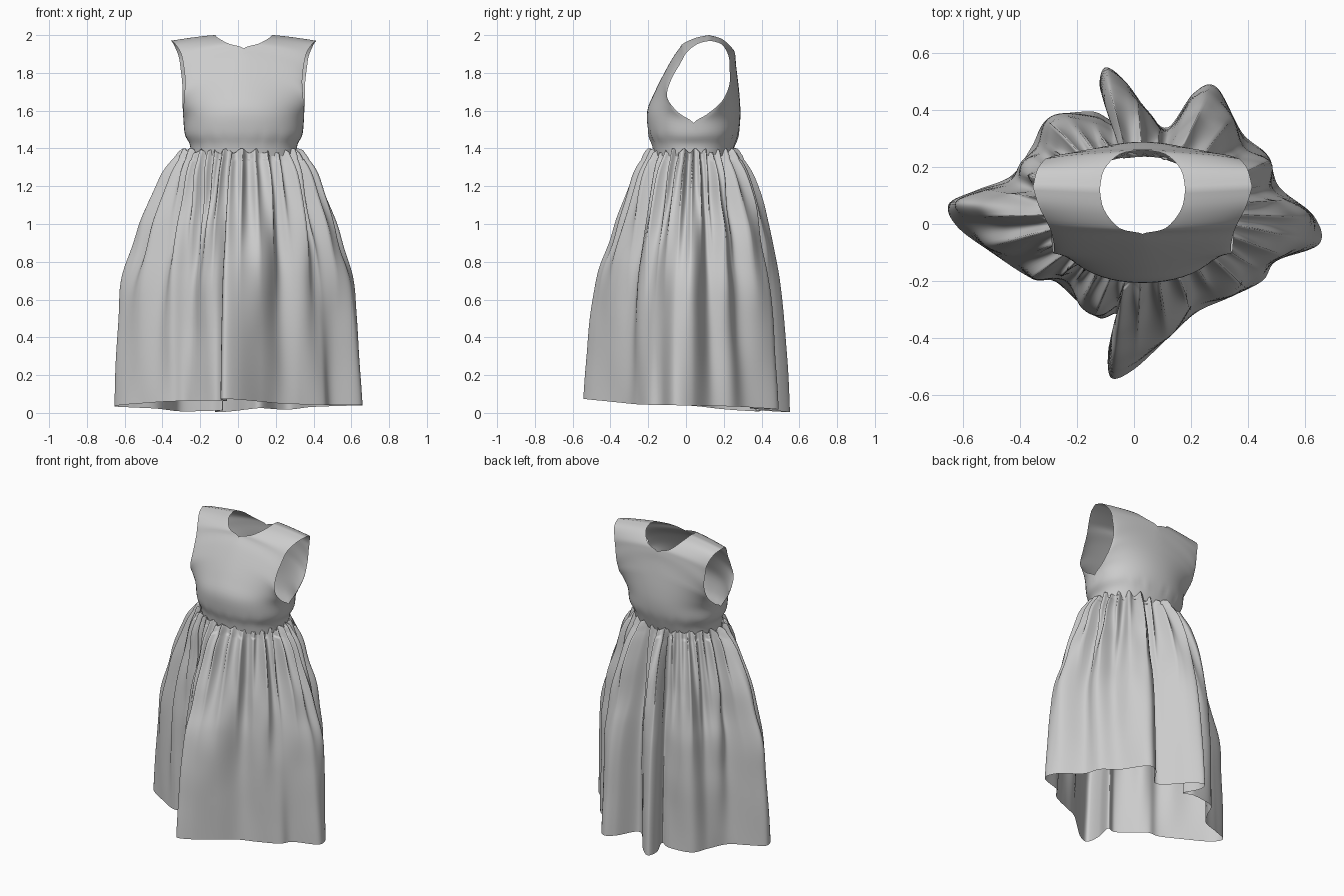
import bpy, bmesh, math
from mathutils import Vector, noise

if "Cube" in bpy.data.objects:
    bpy.data.objects.remove(bpy.data.objects["Cube"])


def spline(pts, n, closed=False):
    """Catmull-Rom curve through pts, n samples per span."""
    pts = [Vector(p) for p in pts]
    m, out = len(pts), []
    get = (lambda i: pts[i % m]) if closed else (lambda i: pts[min(max(i, 0), m - 1)])
    for i in range(m if closed else m - 1):
        a, b, c, d = (get(i + k) for k in (-1, 0, 1, 2))
        for j in range(n):
            t = j / n
            out.append(0.5 * (2 * b + (c - a) * t + (2 * a - 5 * b + 4 * c - d) * t * t
                              + (3 * b - a - 3 * c + d) * t ** 3))
    return out if closed else out + [pts[-1]]


def add_grid(bm, rows, closed=False):
    vs = [[bm.verts.new(p) for p in r] for r in rows]
    for r0, r1 in zip(vs, vs[1:]):
        n = len(r0)
        for i in range(n if closed else n - 1):
            j = (i + 1) % n
            bm.faces.new((r0[i], r0[j], r1[j], r1[i]))


def finish(bm, name, weld=0.0):
    if weld:
        bmesh.ops.remove_doubles(bm, verts=bm.verts, dist=weld)
    bmesh.ops.recalc_face_normals(bm, faces=bm.faces)
    me = bpy.data.meshes.new(name)
    bm.to_mesh(me)
    bm.free()
    for p in me.polygons:
        p.use_smooth = True
    ob = bpy.data.objects.new(name, me)
    bpy.context.collection.objects.link(ob)
    return ob


# Bodice: centre line + neckline (inner) and side seam + armhole (outer), as half panels
side = [(.28, .035, 1.36), (.285, .035, 1.42), (.31, .04, 1.47), (.318, .04, 1.535)]
front_in = [(0, -.17, 1.36), (0, -.18, 1.42), (0, -.2, 1.49), (0, -.205, 1.6), (0, -.165, 1.7),
            (0, -.115, 1.8), (0, -.07, 1.88), (0, -.035, 1.93), (.08, -.015, 1.955),
            (.135, .05, 1.985), (.15, .12, 2.0)]
front_out = side + [(.32, -.04, 1.59), (.315, -.1, 1.67), (.31, -.08, 1.76), (.32, -.03, 1.85),
                    (.335, .005, 1.91), (.365, .065, 1.955), (.385, .13, 1.97)]
back_in = [(0, .24, 1.36), (0, .26, 1.42), (0, .28, 1.49), (0, .288, 1.57), (0, .285, 1.66),
           (0, .275, 1.76), (0, .265, 1.84), (0, .26, 1.9), (.08, .245, 1.93),
           (.135, .19, 1.98), (.15, .12, 2.0)]
back_out = side + [(.32, .11, 1.58), (.325, .19, 1.65), (.325, .23, 1.74), (.335, .23, 1.83),
                   (.345, .225, 1.89), (.37, .19, 1.95), (.385, .13, 1.97)]

bm = bmesh.new()
SUB, N = 4, 14
for inner, outer in ((front_in, front_out), (back_in, back_out)):
    ins, outs = spline(inner, SUB), spline(outer, SUB)
    for s in (1, -1):
        rows = []
        for r, (a, b) in enumerate(zip(ins, outs)):
            k = min(1, max(0, (r / SUB - 5) / 4))        # round at the chest, straight at shoulder
            row = []
            for i in range(N + 1):
                u = i / N
                ang = u * math.pi / 2
                wx = math.sin(ang) ** .95 * (1 - k) + u * k
                wy = (1 - max(0, math.cos(ang)) ** .85) * (1 - k) + u * k
                p = Vector((.03 + s * (a.x + (b.x - a.x) * wx),
                            a.y + (b.y - a.y) * wy, a.z + (b.z - a.z) * u ** 1.3))
                # soft puckers above the waistband
                puck = math.exp(-((p.z - 1.455) / .035) ** 2) * .006 * math.sin(p.x * 70) * (1 - u)
                p.y += puck
                row.append(p)
            rows.append(row)
        add_grid(bm, rows)
finish(bm, "bodice", .004)

# Skirt: hem outline with deep folds, blended up to the waist ellipse
hem = [(.65, -.07), (.63, .03), (.51, .13), (.47, .24), (.38, .32), (.29, .48), (.21, .46),
       (.12, .34), (.05, .39), (-.03, .5), (-.1, .55), (-.12, .48), (-.08, .37), (-.15, .395),
       (-.3, .37), (-.36, .27), (-.43, .17), (-.55, .12), (-.65, .07), (-.62, -.01), (-.5, -.1),
       (-.36, -.19), (-.28, -.2), (-.2, -.27), (-.12, -.33), (-.06, -.32), (-.09, -.44),
       (-.08, -.54), (0, -.51), (.12, -.4), (.22, -.31), (.33, -.26), (.45, -.2), (.5, -.13)]
# (height, spread from waist to hem, gather depth, fold depth)
profile = [(1.355, -.02, 0, 0), (1.39, .06, .012, 0), (1.35, .14, .02, .004), (1.27, .29, .024, .012),
           (1.15, .44, .02, .02), (1.0, .61, .013, .026), (.85, .75, .006, .026), (.7, .86, .002, .022),
           (.5, .93, 0, .014), (.25, .97, 0, .007), (0, 1, 0, 0)]
ring = spline(hem, 12, True)
rows = []
for z, s, g, f in spline(profile, 6):
    row = []
    for h in ring:
        a = math.atan2((h.y - .02) / .5, h.x / .62)
        d = Vector((math.cos(a), math.sin(a)))
        w = Vector((.02 + .29 * d.x, .035 + .205 * d.y))
        gather = 1 - 2 * abs(math.sin(17 * a + 1.3 * math.sin(3 * a))) ** .8
        fold = math.sin(13 * a + 1.8 * math.sin(2 * a) + .8 * math.sin(z * 3))
        q = w.lerp(h, s)
        bump = noise.noise(Vector((q.x * 5, q.y * 5, z * 4))) * .03 * min(1, max(0, s)) * (1 - s ** 4)
        q += d * (g * gather + f * fold + bump)
        low = .04 - .06 * h.y + .01 * math.sin(2 * a)     # uneven hem height
        row.append((q.x, q.y, z + max(.003, low) * (1 - z / 1.355)
                    + (.012 * math.sin(23 * a) if 0 < s < .15 else 0)))
    rows.append(row)
bm = bmesh.new()
add_grid(bm, rows, True)
finish(bm, "gathered_skirt")
